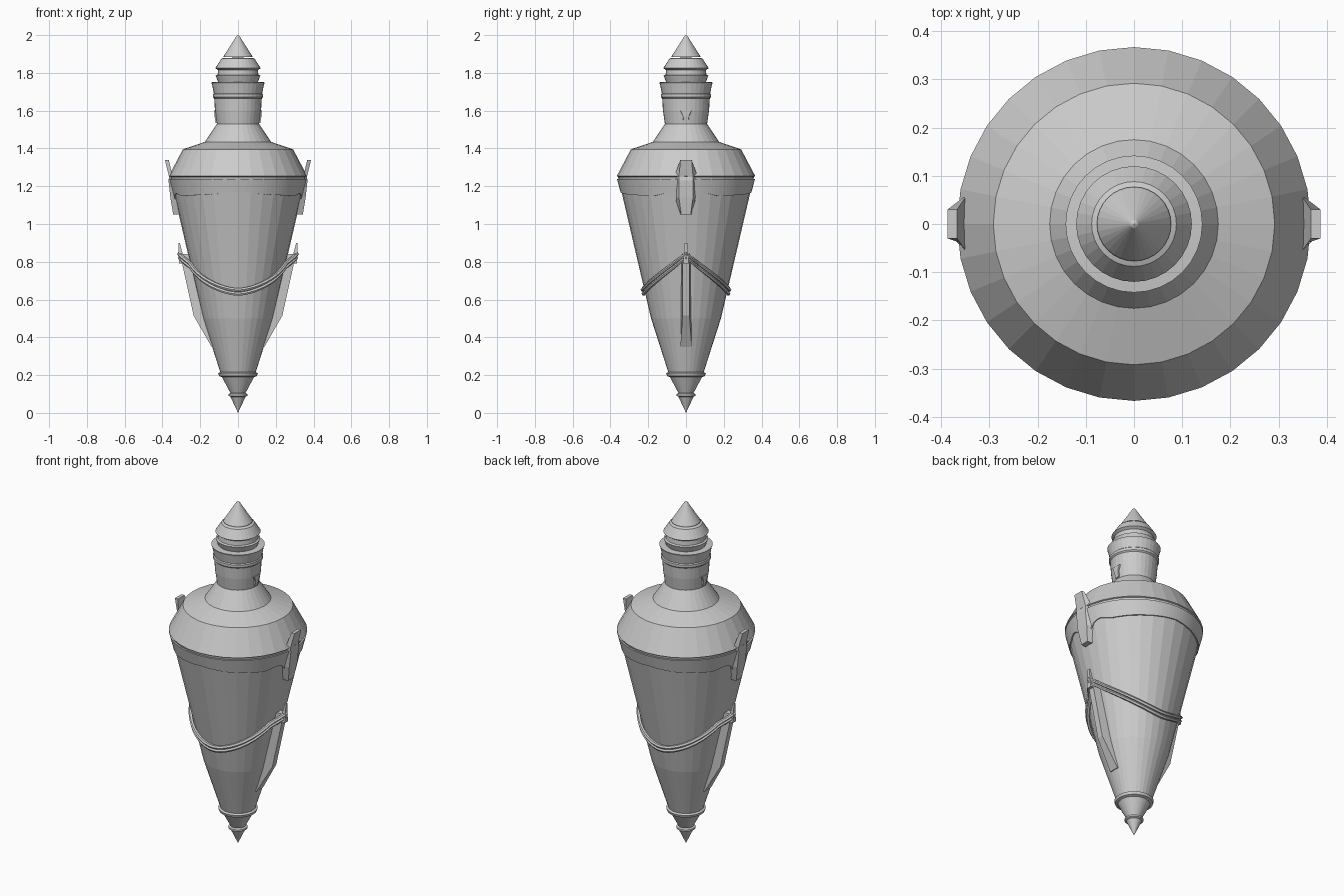
import bpy, bmesh, math

cube = bpy.data.objects.get("Cube")
if cube:
    bpy.data.objects.remove(cube, do_unlink=True)

grey = bpy.data.materials.new("light grey")
grey.use_nodes = True
colour = (0.6, 0.6, 0.6, 1)
grey.diffuse_color = colour
grey.node_tree.nodes["Principled BSDF"].inputs["Base Color"].default_value = colour


def finish(name, bm):
    bmesh.ops.remove_doubles(bm, verts=bm.verts, dist=1e-5)
    bmesh.ops.recalc_face_normals(bm, faces=bm.faces)
    mesh = bpy.data.meshes.new(name)
    bm.to_mesh(mesh)
    bm.free()
    mesh.materials.append(grey)
    ob = bpy.data.objects.new(name, mesh)
    bpy.context.collection.objects.link(ob)
    return ob


def sweep(name, section, sides=32, closed=False):
    """Carry a (radius, height) section round the z axis; it may vary with angle."""
    bm = bmesh.new()
    rows = []
    for i in range(sides):
        a = 2 * math.pi * i / sides
        rows.append([bm.verts.new((r * math.cos(a), r * math.sin(a), z))
                     for r, z in section(a)])
    count = len(rows[0])
    for i in range(sides):
        p, q = rows[i], rows[(i + 1) % sides]
        for j in range(count if closed else count - 1):
            k = (j + 1) % count
            bm.faces.new((p[j], q[j], q[k], p[k]))
    return finish(name, bm)


def lathe(name, profile, sides=32):
    return sweep(name, lambda a: profile, sides)


def loft(name, side, rows):
    """Tapered block from rows of (z, inner x, outer x, inner half width, outer half width)."""
    bm = bmesh.new()
    rings = [[bm.verts.new((side * x, y, z)) for x, y in
              ((xi, -wi), (xo, -wo), (xo, wo), (xi, wi))]
             for z, xi, xo, wi, wo in rows]
    for p, q in zip(rings, rings[1:]):
        for j in range(4):
            k = (j + 1) % 4
            bm.faces.new((p[j], p[k], q[k], q[j]))
    bm.faces.new(rings[0])
    bm.faces.new(rings[-1])
    return finish(name, bm)


def body_radius(z):
    return 0.185 + (z - 0.5) * 0.233


def side_angle(a):
    """Degrees away from the nearer side of the body."""
    return math.degrees(math.asin(min(1, abs(math.sin(a)))))


def blend(points, v):
    for (a, p), (b, q) in zip(points, points[1:]):
        if v <= b:
            return p + (q - p) * (v - a) / (b - a)
    return points[-1][1]


# Pointed foot with two collars
lathe("foot_tip", [(0, 0), (0.04, 0.085), (0.05, 0.09), (0.05, 0.1), (0.04, 0.105),
                   (0.085, 0.19), (0.1, 0.195), (0.105, 0.21), (0.09, 0.218), (0, 0.218)])

# Tapered body and sloping shoulder
lathe("body", [(0, 0.21), (0.092, 0.21), (0.185, 0.5), (0.36, 1.25), (0.367, 1.253),
               (0.292, 1.395), (0.175, 1.435), (0.112, 1.53), (0, 1.53)])

# Cup-shaped neck with raised bands
lathe("neck", [(0, 1.53), (0.112, 1.53), (0.122, 1.6), (0.126, 1.665), (0.133, 1.672),
               (0.133, 1.687), (0.128, 1.692), (0.138, 1.74), (0.142, 1.75),
               (0.12, 1.752), (0, 1.752)])

# Stepped stopper and finial
lathe("stopper", [(0, 1.75), (0.105, 1.75), (0.118, 1.785), (0.108, 1.79), (0.105, 1.815),
                  (0.12, 1.825), (0.088, 1.875), (0.075, 1.88), (0, 1.88)])
lathe("finial", [(0, 1.882), (0.077, 1.884), (0.075, 1.89), (0.008, 1.995), (0, 2)])

# Draped collar under the shoulder
HEM = [(0, 1.1), (5, 1.1), (11, 1.148), (17, 1.165), (30, 1.148), (60, 1.155), (90, 1.168)]


def collar_section(a):
    low, high = blend(HEM, side_angle(a)), 1.237
    rl, rh = body_radius(low), body_radius(high)
    return [(rl - 0.01, low), (rl + 0.006, low), (rh + 0.008, high), (rh - 0.01, high)]


sweep("collar", collar_section, 96, True)


# Two cords hung in swags from the side hooks
def cord_section(offset):
    def section(a):
        d = side_angle(a)
        z = 0.638 + offset + 0.19 * (1 - d / 90) ** 1.7
        r = body_radius(z) + 0.009 + 0.038 * max(0, 1 - d / 14)
        return [(r + 0.011 * math.cos(t * math.pi / 3), z + 0.011 * math.sin(t * math.pi / 3))
                for t in range(6)]
    return section


for label, offset in (("upper", 0.013), ("lower", -0.008)):
    sweep(label + "_cord", cord_section(offset), 96, True)

# Fittings on both sides
for label, side in (("left", 1), ("right", -1)):
    loft(label + "_clasp", side, [
        (1.34, 0.367, 0.387, 0.03, 0.03), (1.25, 0.345, 0.365, 0.062, 0.037),
        (1.23, 0.335, 0.368, 0.065, 0.037), (1.14, 0.32, 0.358, 0.06, 0.037),
        (1.05, 0.3, 0.343, 0.03, 0.025)])
    loft(label + "_fin", side, [
        (0.35, 0.12, 0.14, 0.03, 0.03), (0.515, 0.17, 0.235, 0.03, 0.018),
        (0.8, 0.24, 0.298, 0.024, 0.018), (0.84, 0.25, 0.298, 0.022, 0.016)])
    loft(label + "_hook", side, [
        (0.79, 0.285, 0.312, 0.02, 0.015), (0.85, 0.295, 0.314, 0.01, 0.01),
        (0.9, 0.308, 0.316, 0.008, 0.008)])
    loft(label + "_neck_tab", side, [
        (1.535, 0.1, 0.118, 0.015, 0.012), (1.57, 0.1, 0.124, 0.018, 0.015),
        (1.6, 0.11, 0.126, 0.032, 0.028)])
